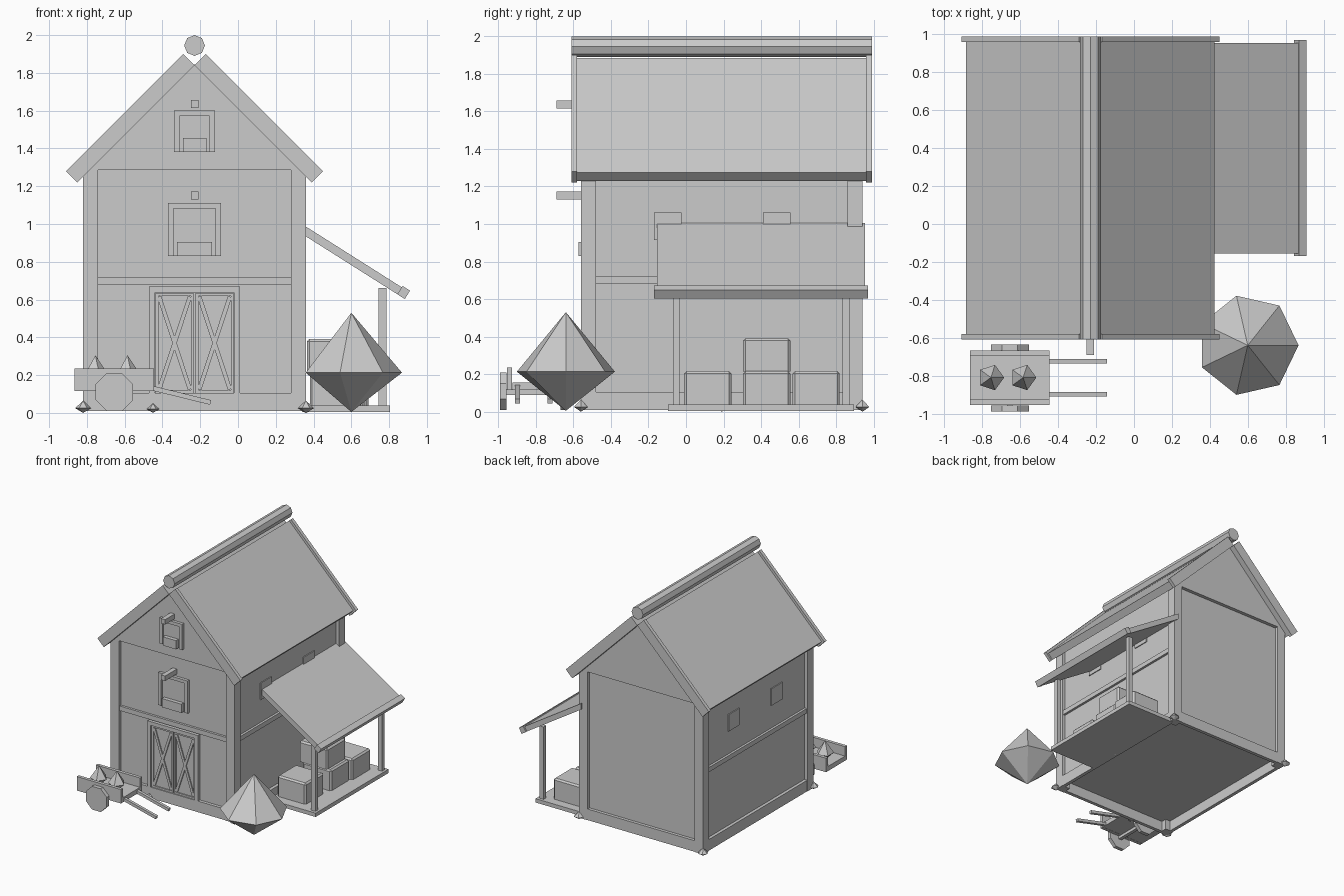
import bpy, bmesh, math
from mathutils import Matrix, Vector

cube = bpy.data.objects.get("Cube")
if cube:
    bpy.data.objects.remove(cube, do_unlink=True)

GREY = (0.6, 0.6, 0.6, 1.0)
mat = bpy.data.materials.new("plain_grey")
mat.use_nodes = True
mat.diffuse_color = GREY
mat.node_tree.nodes["Principled BSDF"].inputs["Base Color"].default_value = GREY


def finish(name, bm):
    bmesh.ops.recalc_face_normals(bm, faces=bm.faces)
    mesh = bpy.data.meshes.new(name)
    bm.to_mesh(mesh)
    bm.free()
    mesh.materials.append(mat)
    obj = bpy.data.objects.new(name, mesh)
    bpy.context.scene.collection.objects.link(obj)
    return obj


def box(name, x, y, z, tilt=0.0, bevel=0.0):
    """Box from (min, max) ranges, optionally turned about y at its centre."""
    bm = bmesh.new()
    size = Vector((x[1] - x[0], y[1] - y[0], z[1] - z[0]))
    mid = Vector((x[0] + x[1], y[0] + y[1], z[0] + z[1])) / 2
    m = Matrix.Translation(mid) @ Matrix.Rotation(tilt, 4, "Y") @ Matrix.Diagonal(size.to_4d())
    bmesh.ops.create_cube(bm, size=1, matrix=m)
    if bevel:
        top = [e for e in bm.edges if max(v.co.z for v in e.verts) > z[1] - 0.001]
        bmesh.ops.bevel(bm, geom=top, offset=bevel, segments=1, affect="EDGES")
    return finish(name, bm)


def beam(name, a, b, y, thick):
    """Beam in the xz plane from point a to point b."""
    dx, dz = b[0] - a[0], b[1] - a[1]
    cx, cz, half = (a[0] + b[0]) / 2, (a[1] + b[1]) / 2, math.hypot(dx, dz) / 2
    return box(name, (cx - half, cx + half), y, (cz - thick / 2, cz + thick / 2),
               -math.atan2(dz, dx))


def prism(name, outline, y):
    """Extrude an xz outline along y."""
    bm = bmesh.new()
    face = bm.faces.new([bm.verts.new((p[0], y[0], p[1])) for p in outline])
    ext = bmesh.ops.extrude_face_region(bm, geom=[face])["geom"]
    bmesh.ops.translate(bm, vec=(0, y[1] - y[0], 0),
                        verts=[v for v in ext if isinstance(v, bmesh.types.BMVert)])
    return finish(name, bm)


def ring(x, z, r, n, turn=0.0):
    return [(x + r * math.cos(turn + i * math.tau / n), z + r * math.sin(turn + i * math.tau / n))
            for i in range(n)]


def gem(name, x, y, r, low, mid, high, n):
    """Double cone with n sides."""
    bm = bmesh.new()
    loop = [bm.verts.new((p[0], p[1], mid)) for p in ring(x, y, r, n)]
    tips = [bm.verts.new((x, y, z)) for z in (low, high)]
    for tip in tips:
        for i in range(n):
            bm.faces.new((loop[i], loop[(i + 1) % n], tip))
    return finish(name, bm)


# Barn body, corner posts and ground stones
CX = -0.23
L, R, F, B = -0.82, 0.36, -0.56, 0.94
P = 0.08
box("walls", (L + 0.03, R - 0.03), (F + 0.03, B - 0.03), (0.1, 1.32))
for x in (L, R - P):
    for y in (F, B - P):
        box("corner_post", (x, x + P), (y, y + P), (0.01, 1.29))
for x in (L, R):
    for y in (F, B):
        gem("corner_stone", x, y, 0.042, 0.0, 0.025, 0.065, 6)
gem("front_stone", -0.45, F, 0.033, 0.0, 0.02, 0.05, 6)
gem("side_stone", R, 0.19, 0.03, 0.0, 0.015, 0.045, 6)

# Base beams, middle beams and gables
for y in (F + 0.003, B - 0.033):
    box("base_beam", (L + P, R - P), (y, y + 0.03), (0.01, 0.105))
for x in (L + 0.003, R - 0.033):
    box("base_beam", (x, x + 0.03), (F + P, B - P), (0.01, 0.105))
    box("side_middle_beam", (x + 0.005, x + 0.025), (F + P, B - P), (0.68, 0.72))
box("front_middle_beam", (L + P, R - P), (F + 0.01, F + 0.05), (0.68, 0.72))
prism("gable", [(CX - 0.56, 1.285), (CX + 0.56, 1.285), (CX, 1.845)], (F, B))

# Main roof with end trims and ridge pole
for s in (-1, 1):
    panel = [(0, 1.84), (0.045, 1.885), (0.655, 1.275), (0.61, 1.23)]
    trim = [(0, 1.84), (0.06, 1.90), (0.68, 1.28), (0.62, 1.22)]
    prism("roof_panel", [(CX + s * d, z) for d, z in panel], (-0.59, 0.97))
    for y in (-0.61, 0.96):
        prism("roof_trim", [(CX + s * d, z) for d, z in trim], (y, y + 0.03))
prism("ridge_pole", ring(CX, 1.945, 0.055, 8), (-0.61, 0.99))


# Loft hatches with frame, ledge box and hoist peg
def hatch(wall, half, low, high, box_half, peg):
    y = (wall - 0.025, wall + 0.02)
    for s in (-1, 1):
        a, b = sorted((CX + s * half, CX + s * (half - 0.028)))
        box("hatch_frame_side", (a, b), y, (low, high))
    box("hatch_frame_top", (CX - half + 0.028, CX + half - 0.028), y, (high - 0.028, high))
    box("hatch_panel", (CX - half + 0.028, CX + half - 0.028),
        (wall - 0.01, wall + 0.02), (low, high - 0.028))
    box("hatch_ledge_box", (CX - box_half, CX + box_half),
        (wall - 0.043, wall + 0.02), (low, low + 0.075))
    box("hoist_peg", (CX - 0.02, CX + 0.02), (-0.69, wall + 0.02), (peg, peg + 0.042))


hatch(F + 0.03, 0.14, 0.83, 1.11, 0.093, 1.13)
hatch(F, 0.108, 1.38, 1.60, 0.062, 1.615)

# Double door with crossed braces
DY = F + 0.03
for x in (-0.47, -0.02):
    box("door_frame_side", (x, x + 0.03), (DY - 0.03, DY + 0.01), (0.105, 0.67))
box("door_frame_top", (-0.44, -0.02), (DY - 0.03, DY + 0.01), (0.637, 0.67))
for x0, x1 in ((-0.437, -0.235), (-0.225, -0.023)):
    box("door_leaf", (x0, x1), (DY - 0.008, DY + 0.01), (0.105, 0.635))
    for x in (x0, x1 - 0.015):
        box("door_stile", (x, x + 0.015), (DY - 0.018, DY), (0.105, 0.635))
    for z in (0.105, 0.62):
        box("door_rail", (x0 + 0.015, x1 - 0.015), (DY - 0.018, DY), (z, z + 0.015))
    beam("door_brace", (x0 + 0.02, 0.125), (x1 - 0.02, 0.615), (DY - 0.018, DY), 0.022)
    beam("door_brace", (x0 + 0.02, 0.615), (x1 - 0.02, 0.125), (DY - 0.017, DY), 0.022)

# Side windows
for x in (L + 0.022, R - 0.037):
    for y in (-0.17, 0.41):
        box("side_window", (x, x + 0.015), (y, y + 0.147), (0.915, 1.06))

# Lean-to shelter
box("shelter_floor", (0.34, 0.805), (-0.095, 0.895), (0.005, 0.038))
prism("shelter_roof", [(0.33, 1.005), (0.875, 0.66), (0.852, 0.623), (0.33, 0.953)], (-0.155, 0.955))
beam("shelter_eave", (0.857, 0.65), (0.897, 0.625), (-0.17, 0.97), 0.052)
for y in (-0.07, 0.835):
    box("shelter_post", (0.745, 0.785), (y, y + 0.035), (0.03, 0.66))

# Stacked crates
for x, y, z in ((0.38, -0.01, 0.038), (0.40, 0.305, 0.038), (0.42, 0.567, 0.038), (0.365, 0.305, 0.213)):
    box("crate", (x, x + 0.27), (y, y + 0.252), (z, z + 0.178), bevel=0.013)

# Shrub
gem("shrub", 0.6, -0.64, 0.268, 0.005, 0.213, 0.53, 7)

# Hand cart with load
box("cart_floor", (-0.865, -0.445), (-0.925, -0.695), (0.115, 0.155))
for y in (-0.955, -0.695):
    box("cart_side", (-0.865, -0.445), (y, y + 0.028), (0.115, 0.235))
box("cart_axle", (-0.67, -0.64), (-0.97, -0.65), (0.09, 0.12))
for y in (-0.99, -0.668):
    prism("cart_wheel", ring(-0.655, 0.11, 0.108, 8, math.pi / 8), (y, y + 0.033))
for y in (-0.91, -0.737):
    beam("cart_handle", (-0.47, 0.135), (-0.145, 0.055), (y, y + 0.025), 0.025)
for x in (-0.755, -0.585):
    gem("cart_load", x, -0.81, 0.07, 0.14, 0.2, 0.305, 5)
